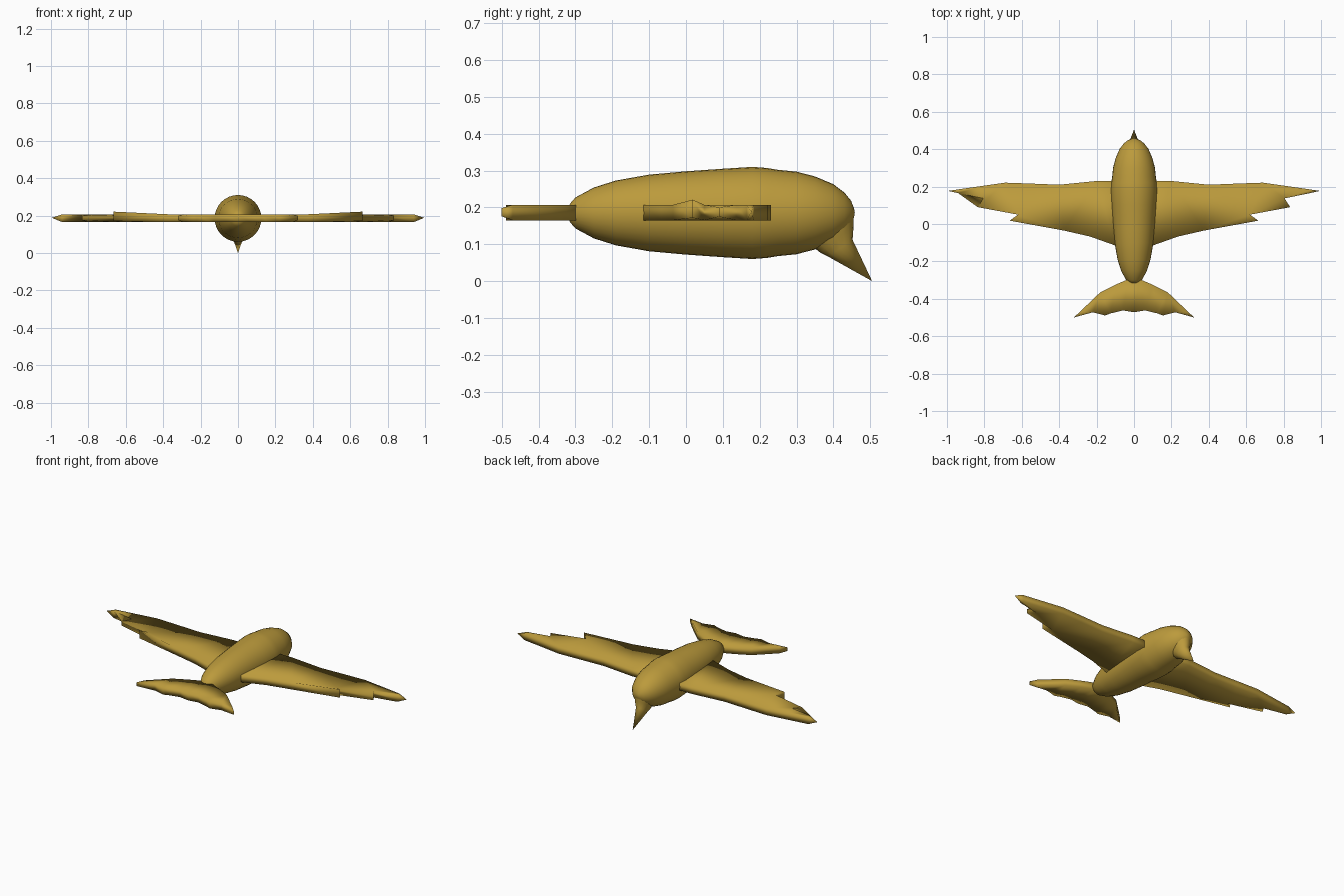
import bpy, bmesh, math
from mathutils import Vector

if "Cube" in bpy.data.objects:
    bpy.data.objects.remove(bpy.data.objects["Cube"])

gold = bpy.data.materials.new("golden_brown")
gold.diffuse_color = (0.50, 0.325, 0.045, 1)
gold.use_nodes = True
gold.node_tree.nodes["Principled BSDF"].inputs["Base Color"].default_value = gold.diffuse_color
AXIS_Z = 0.185


def finish(name, bm):
    """Turn a bmesh into a smooth, single-colour object."""
    bmesh.ops.remove_doubles(bm, verts=bm.verts, dist=0.0005)
    bmesh.ops.recalc_face_normals(bm, faces=bm.faces)
    for f in bm.faces:
        f.smooth = True
    mesh = bpy.data.meshes.new(name)
    bm.to_mesh(mesh)
    bm.free()
    mesh.materials.append(gold)
    obj = bpy.data.objects.new(name, mesh)
    bpy.context.collection.objects.link(obj)
    return obj


def loft(name, rings):
    """Skin equal-length rings of points into one surface."""
    bm = bmesh.new()
    rows = [[bm.verts.new(p) for p in ring] for ring in rings]
    n = len(rows[0])
    for a, b in zip(rows, rows[1:]):
        for i in range(n):
            j = (i + 1) % n
            bm.faces.new((a[i], a[j], b[j], b[i]))
    return finish(name, bm)


def slab(name, outline, side=1):
    """Closed plate from (x, y, bottom z, top z) outline points."""
    bm = bmesh.new()
    top = [bm.verts.new((side * x, y, t)) for x, y, b, t in outline]
    low = [bm.verts.new((side * x, y, b)) for x, y, b, t in outline]
    caps = [bm.faces.new(top), bm.faces.new(low[::-1])]
    n = len(outline)
    for i in range(n):
        j = (i + 1) % n
        bm.faces.new((top[j], top[i], low[i], low[j]))
    bmesh.ops.triangulate(bm, faces=caps)
    return finish(name, bm)


# Body: turned profile along y (y, radius)
profile = [(-0.322, 0.0002), (-0.315, 0.025), (-0.30, 0.042), (-0.25, 0.069),
           (-0.19, 0.088), (-0.10, 0.104), (0.0, 0.113), (0.10, 0.120),
           (0.18, 0.125), (0.22, 0.122), (0.25, 0.117), (0.30, 0.112),
           (0.35, 0.099), (0.40, 0.078), (0.43, 0.055), (0.448, 0.033),
           (0.456, 0.012), (0.458, 0.0002)]
SIDES = 32
angles = [2 * math.pi * i / SIDES for i in range(SIDES)]
loft("body", [[(r * math.cos(a), y, AXIS_Z + r * math.sin(a)) for a in angles]
              for y, r in profile])

# Beak: tapering cone hooked down from the face
# each ring runs from a rear point to a front point (y, z), with half width
sections = [((0.31, 0.12), (0.455, 0.19), 0.055),
            ((0.365, 0.077), (0.455, 0.155), 0.042),
            ((0.385, 0.067), (0.452, 0.112), 0.031),
            ((0.505, 0.0), (0.5052, 0.0002), 0.0002)]
rings = []
for rear, front, w in sections:
    c = Vector((0, (rear[0] + front[0]) / 2, (rear[1] + front[1]) / 2))
    d = Vector((0, front[0], front[1])) - c
    rings.append([c + d * math.cos(a) + Vector((w * math.sin(a), 0, 0))
                  for a in angles[::2]])
loft("beak", rings)

# Wings: notched feather outline, pointed tip, raised rear feather
LOW, TOP, MID = 0.165, 0.207, 0.188
wing = [(0.0, 0.23, LOW, TOP), (0.2, 0.23, LOW, TOP), (0.4, 0.21, LOW, TOP),
        (0.55, 0.216, LOW, TOP), (0.69, 0.221, LOW, TOP),
        (0.80, 0.205, LOW, TOP), (0.94, 0.185, LOW, TOP),
        (0.995, 0.177, MID, MID), (0.94, 0.165, LOW, TOP),
        (0.805, 0.137, LOW, TOP), (0.835, 0.09, 0.175, 0.2),
        (0.62, 0.05, LOW, TOP), (0.665, 0.018, 0.172, 0.221),
        (0.375, -0.035, LOW, TOP), (0.235, -0.067, LOW, TOP),
        (0.10, -0.115, LOW, TOP), (0.0, -0.115, LOW, TOP)]
slab("right_wing", wing, 1)
slab("left_wing", wing, -1)

# Tail: swept fan with a scalloped rear edge, mirrored about the middle
half = [(0.03, -0.295, LOW, TOP), (0.10, -0.325, LOW, TOP),
        (0.18, -0.365, LOW, TOP), (0.29, -0.47, LOW, TOP),
        (0.322, -0.50, 0.176, 0.198),
        (0.22, -0.472, LOW, TOP), (0.155, -0.489, LOW, TOP),
        (0.125, -0.478, LOW, TOP), (0.06, -0.462, LOW, TOP)]
tail = half + [(0, -0.472, LOW, TOP)] + [(-x, y, b, t) for x, y, b, t in half[::-1]]
slab("tail", tail)
